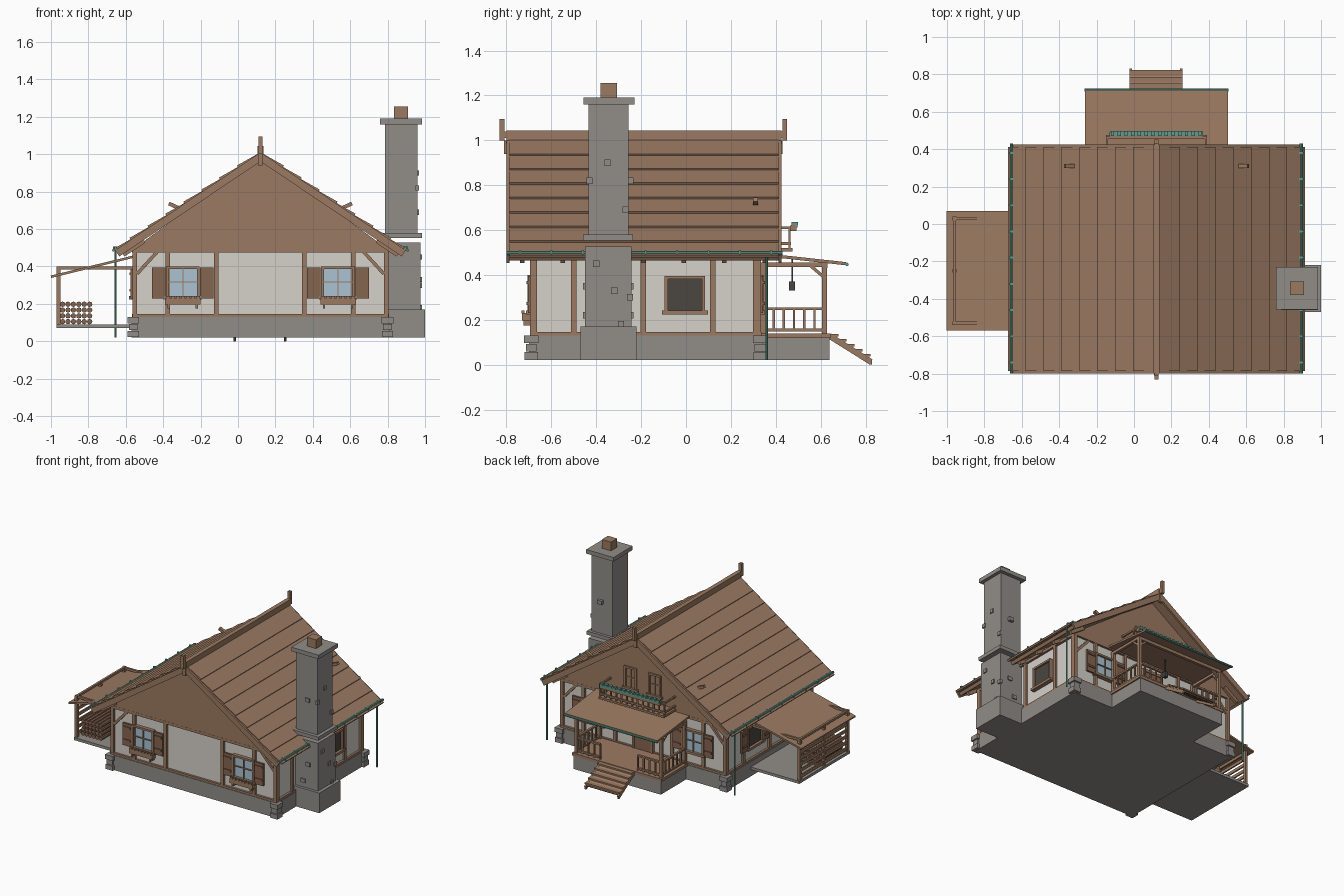
import bpy, bmesh, math
from mathutils import Matrix, Vector

if "Cube" in bpy.data.objects:
    bpy.data.objects.remove(bpy.data.objects["Cube"])

def mat(name, rgb):
    m = bpy.data.materials.new(name)
    m.diffuse_color = (*rgb, 1)
    m.use_nodes = True
    m.node_tree.nodes["Principled BSDF"].inputs["Base Color"].default_value = m.diffuse_color
    return m

WOOD = mat("timber brown", (.33, .195, .122))
DARKWOOD = mat("shutter brown", (.235, .128, .08))
STONE = mat("stone grey", (.285, .27, .25))
PLASTER = mat("plaster", (.67, .645, .60))
GLASS = mat("pale glass", (.40, .55, .65))
DARK = mat("dark pane", (.07, .062, .052))
TEAL = mat("copper green", (.11, .33, .27))
CX = .12          # ridge line x
I = Matrix.Identity(4)

class Part:
    """Collects boxes and beams into one single-colour object."""
    def __init__(self, name, material, frame=I):
        self.name, self.mat, self.frame, self.bm = name, material, frame, bmesh.new()
    def box(self, x0, x1, y0, y1, z0, z1):
        m = Matrix.Translation(((x0+x1)/2, (y0+y1)/2, (z0+z1)/2)) @ Matrix.Diagonal((x1-x0, y1-y0, z1-z0, 1))
        bmesh.ops.create_cube(self.bm, size=1, matrix=self.frame @ m)
        return self
    def beam(self, p, q, w, h):
        p, q = Vector(p), Vector(q)
        r = (q-p).to_track_quat('X', 'Z').to_matrix().to_4x4()
        m = Matrix.Translation((p+q)/2) @ r @ Matrix.Diagonal(((q-p).length, w, h, 1))
        bmesh.ops.create_cube(self.bm, size=1, matrix=self.frame @ m)
        return self
    def rod(self, p, q, r, n=8):
        p, q = Vector(p), Vector(q)
        m = Matrix.Translation((p+q)/2) @ (q-p).to_track_quat('Z', 'Y').to_matrix().to_4x4()
        bmesh.ops.create_cone(self.bm, cap_ends=True, segments=n, radius1=r, radius2=r, depth=(q-p).length, matrix=self.frame @ m)
        return self
    def prism(self, pts, y0, y1):
        vs = [self.bm.verts.new(self.frame @ Vector((x, y0, z))) for x, z in pts]
        f = self.bm.faces.new(vs)
        g = bmesh.ops.extrude_face_region(self.bm, geom=[f])['geom']
        bmesh.ops.translate(self.bm, verts=[v for v in g if isinstance(v, bmesh.types.BMVert)], vec=self.frame.to_3x3() @ Vector((0, y1-y0, 0)))
        return self
    def done(self):
        bmesh.ops.recalc_face_normals(self.bm, faces=self.bm.faces)
        me = bpy.data.meshes.new(self.name)
        self.bm.to_mesh(me)
        self.bm.free()
        me.materials.append(self.mat)
        o = bpy.data.objects.new(self.name, me)
        bpy.context.collection.objects.link(o)

# Stone footing with corner quoins
p = Part("footing", STONE).box(-.57, .81, -.70, .34, .02, .13).box(-.24, .48, .33, .64, .02, .12)
for x in (-.56, .80):
    for y in (-.69, .33):
        for k in range(3):
            d = (.03, .024, .032)[k]
            p.box(x-d, x+d, y-d, y+d, .022+k*.037, .056+k*.037)
p.done()
Part("lean_to_floor", STONE).box(-.97, -.56, -.55, .05, .07, .09).done()

# Plaster walls
Part("walls", PLASTER).box(-.55, .79, -.68, .32, .12, .49).done()

# Local wall frames: x along the wall, -y outward
def wall(x, y, deg):
    return Matrix.Translation((x, y, 0)) @ Matrix.Rotation(math.radians(deg), 4, 'Z')
FRONT, BACK = wall(CX, -.68, 0), wall(CX, .32, 180)
RIGHT, LEFT = wall(.79, -.18, 90), wall(-.55, -.18, -90)

def timber(name, frame, posts, half, brace):
    t = Part(name, WOOD, frame)
    for x in posts:
        t.box(x-.012, x+.012, -.015, .01, .13, .49)
    t.box(-half, half, -.016, .01, .125, .145).box(-half, half, -.016, .01, .475, .495)
    if brace:
        for s in (-1, 1):
            t.beam((s*.66, -.004, .36), (s*.55, -.004, .48), .018, .018)
    t.done()

LONG = [-.673, -.495, -.235, .235, .495, .673]
SIDE = [-.495, -.32, -.01, .30, .49]
timber("front_timbers", FRONT, LONG, .685, True)
timber("back_timbers", BACK, LONG, .685, True)
timber("right_timbers", RIGHT, SIDE, .505, False)
timber("left_timbers", LEFT, [-v for v in SIDE], .505, False)

def window(name, frame, x, z0, z1, hw, pane, shutters=False, planter=False, bars=True):
    f = Part(name+"_frame", WOOD, frame)
    b = .014
    for s in (-1, 1):
        f.box(*sorted((x+s*hw, x+s*(hw-b))), -.026, 0, z0, z1)
    f.box(x-hw, x+hw, -.026, 0, z1-b, z1).box(x-hw-.012, x+hw+.012, -.032, 0, z0-.012, z0+.006)
    if bars:
        zm = (z0+z1)/2
        f.box(x-.003, x+.003, -.02, 0, z0, z1).box(x-hw, x+hw, -.02, 0, zm-.003, zm+.003)
    f.done()
    Part(name+"_pane", pane, frame).box(x-hw+b, x+hw-b, -.012, 0, z0, z1-b).done()
    if shutters:
        t = Part(name+"_shutters", DARKWOOD, frame)
        for s in (-1, 1):
            a, c = sorted((x+s*(hw+.003), x+s*(hw+.075)))
            t.box(a, c, -.024, -.01, z0-.005, z1-.005)
            for z in (z0+.03, z1-.04):
                t.box(a+.006, c-.006, -.031, -.02, z, z+.014)
        t.done()
    if planter:
        t = Part(name+"_planter", WOOD, frame).box(x-hw-.005, x+hw+.005, -.05, -.01, z0-.038, z0-.004)
        for k in range(7):
            u = x-hw+.01 + k*(2*hw-.02)/6
            t.box(u-.008, u+.008, -.054, -.04, z0-.006, z0+.006)
        for s in (-1, 1):
            t.box(x+s*.075-.006, x+s*.075+.006, -.045, 0, z0-.06, z0-.035)
        t.done()

# Windows, two per gable wall, dark ones on the long sides, a pair upstairs
for s, side in ((-1, "left"), (1, "right")):
    window("front_window_"+side, FRONT, s*.415, .235, .40, .09, GLASS, True, True)
    window("back_window_"+side, BACK, s*.415, .235, .40, .09, GLASS, True)
    window("attic_window_"+side, BACK, s*.10, .575, .735, .052, GLASS)
window("right_window", RIGHT, .175, .235, .395, .09, DARK, bars=False)
window("left_window", LEFT, -.175, .235, .395, .09, DARK, True, bars=False)

# Back door
Part("door", DARKWOOD, BACK).box(-.07, .07, -.02, 0, .14, .41).done()
d = Part("door_frame", WOOD, BACK).box(-.085, .085, -.026, 0, .41, .43)
for s in (-1, 1):
    d.box(s*.077-.008, s*.077+.008, -.026, 0, .14, .41)
d.done()

# Gable triangles
g = Part("gables", WOOD)
for y in (-.695, .315):
    g.prism([(-.565, .49), (.805, .49), (CX, .985)], y, y+.02)
g.done()

# Roof slopes with overlapping boards, barge boards, ridge and finials
SLOPE = math.atan2(.515, .765)
def rp(s, t, y, lift=0):   # point on slope: t=0 ridge, t=1 eave
    return (CX+s*(.765*t+lift*math.sin(SLOPE)), y, 1.0-.515*t+lift*math.cos(SLOPE))
r = Part("roof", WOOD)
b = Part("roof_boards", WOOD)
for s in (-1, 1):
    r.beam(rp(s, 0, -.187, -.012), rp(s, 1, -.187, -.012), 1.21, .024)
    for y in (-.793, .419):
        r.beam(rp(s, 0, y, -.012), rp(s, 1.01, y, -.012), .014, .04)
    for k in range(8):
        b.beam(rp(s, k/8, -.187, .003), rp(s, (k+1)/8+.025, -.187, .014), 1.2, .012)
    for k in range(7):     # rafter tails
        y = -.73 + k*.18
        b.beam(rp(s, .84, y, -.036), rp(s, .985, y, -.036), .02, .024)
    b.beam(rp(s, .57, .31, .01), rp(s, .60, .31, .055), .022, .02)
r.box(CX-.016, CX+.016, -.80, .425, .995, 1.043)
for y in (-.82, .44):
    r.box(CX-.011, CX+.011, y-.011, y+.011, 1.0, 1.095)
    r.box(CX-.011, CX+.011, min(y, y*.95), max(y, y*.95), 1.01, 1.04)
for y in (-.80, .42):
    r.box(CX-.012, CX+.012, y-.01, y+.01, .94, 1.0)
r.done()
b.done()

# Copper gutters and downpipes
g = Part("gutters", TEAL)
for x in (-.655, .895):
    g.rod((x, -.80, .497), (x, .43, .497), .009)
    g.rod((x, .36, .02), (x, .36, .495), .006)
    for k in range(9):
        y = -.74+k*.14
        g.box(x-.014, x+.014, y-.005, y+.005, .49, .508)
g.rod((-.265, .717, .447), (.505, .717, .447), .008)
g.done()

# Chimney
c = Part("chimney", STONE)
c.box(.76, 1.0, -.47, -.22, .02, .17).box(.79, .975, -.45, -.243, .17, .527)
c.box(.775, .985, -.46, -.236, .553, .58).box(.785, .96, -.435, -.257, .58, 1.165)
c.box(.76, .985, -.456, -.23, 1.16, 1.19)
for x, z in ((.88, .82), (.895, .35), (.855, .22)):
    y = -.435 if z > .58 else -.45
    c.box(x-.018, x+.018, y-.008, y+.01, z-.014, z+.014)
    c.box(x-.018, x+.018, -.262, -.235, z-.014, z+.014)
for y, z in ((-.32, .33), (-.29, .18), (-.25, .30), (-.43, .82), (-.27, .69), (-.35, .9), (-.40, .45)):
    x = .96 if z > .58 else .975
    c.box(x-.01, x+.008, y-.014, y+.014, z-.014, z+.014)
c.done()
Part("chimney_pot", WOOD).box(.835, .91, -.38, -.308, 1.19, 1.255).done()

# Porch: deck, posts, railings, sloping roof
p = Part("porch", WOOD).box(-.25, .49, .33, .645, .12, .14)
p.beam((CX, .33, .492), (CX, .713, .45), .765, .014)
p.box(-.24, .48, .61, .63, .43, .452)
for s in (-1, 1):
    x = CX+s*.35
    for y in (.345, .618):
        p.box(x-.011, x+.011, y-.011, y+.011, .14, .455)
    p.box(x-.01, x+.01, .33, .63, .435, .455)
    p.beam((x, .615, .39), (x, .55, .445), .014, .014)
    p.beam((x, .618, .39), (x-s*.065, .618, .44), .014, .014)
    for z in (.155, .25):
        p.box(x-.008, x+.008, .345, .618, z-.006, z+.006)
        p.box(*sorted((x, CX+s*.155)), .61, .626, z-.006, z+.006)
    for k in range(1, 6):
        y = .345+k*.0455
        p.box(x-.005, x+.005, y-.005, y+.005, .15, .25)
    for k in range(1, 5):
        u = x-s*.195*k/4
        p.box(u-.005, u+.005, .613, .623, .14, .25)
p.done()
Part("lantern", DARK).box(CX-.013, CX+.013, .46, .486, .33, .37).box(CX-.003, CX+.003, .47, .476, .37, .47).done()

# Porch steps
t = Part("steps", WOOD)
for x in (-.018, .252):
    t.beam((x, .64, .128), (x, .825, .012), .014, .026)
t.beam((CX, .645, .134), (CX, .82, .024), .26, .008)
for k in range(5):
    y, z = .665+k*.036, .13-k*.0226
    t.box(-.025, .26, y-.018, y+.014, z-.004, z+.007)
t.box(-.023, -.013, .815, .828, 0, .02).box(.247, .257, .815, .828, 0, .02)
t.done()

# Balcony with planter
b = Part("balcony", WOOD).box(-.15, .39, .32, .475, .505, .52)
for z in (.54, .61):
    b.box(-.15, .39, .455, .467, z-.006, z+.006)
    for x in (-.145, .385):
        b.box(x-.006, x+.006, .33, .465, z-.006, z+.006)
for k in range(13):
    x = -.145+k*.53/12
    b.box(x-.005, x+.005, .456, .466, .515, .61)
b.box(-.13, .37, .465, .492, .595, .622).done()
f = Part("balcony_plants", TEAL).box(-.125, .365, .472, .497, .612, .626)
for k in range(14):
    x = -.115+k*.036
    f.box(x-.009, x+.009, .47, .498, .622, .636)
f.done()

# Lean-to: roof, frame, slatted side, stacked logs
l = Part("lean_to", WOOD).beam((-1.0, -.25, .345), (-.56, -.25, .452), .64, .013)
for y in (-.53, .03):
    l.box(-.97, -.95, y-.01, y+.01, .085, .40).box(-.97, -.56, y-.008, y+.008, .383, .399)
l.box(-.968, -.952, -.53, .03, .383, .399).box(-.97, -.95, -.26, -.24, .085, .39)
for k in range(6):
    z = .115+k*.045
    l.box(-.966, -.956, -.53, .03, z-.011, z+.011)
l.done()
w = Part("log_stack", DARKWOOD)
for i in range(6):
    for j in range(4):
        x, z = -.938+i*.029, .105+j*.031
        w.rod((x, -.49, z), (x, -.22, z), .0145)
w.done()
